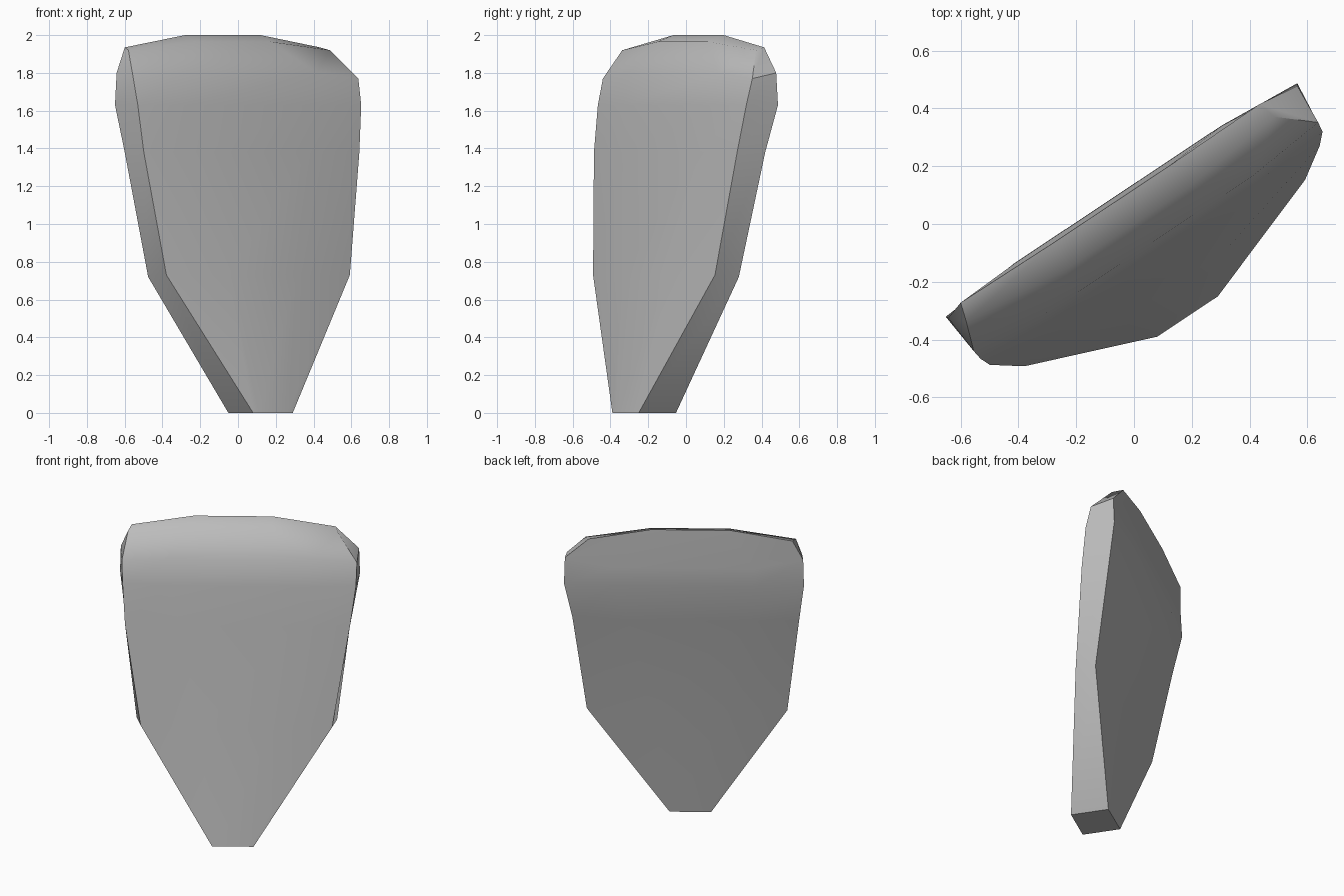
import bpy
import bmesh
import math
from mathutils import Matrix

default_cube = bpy.data.objects.get("Cube")
if default_cube:
    bpy.data.objects.remove(default_cube, do_unlink=True)

# Stone colour
stone_grey = bpy.data.materials.new("stone_grey")
stone_grey.use_nodes = True
colour = (0.5, 0.5, 0.5, 1)
stone_grey.diffuse_color = colour
stone_grey.node_tree.nodes["Principled BSDF"].inputs["Base Color"].default_value = colour

# Cross-sections from foot to crown:
# (sideways shift, half width of the inner pair),
# then (half width, depth, height) of the front rim and the back rim,
# then (depth, height) of the inner front pair and the inner back pair
SECTIONS = [
    ((-0.023, 0.09), (0.126, 0.369, 0), (0.126, 0.132, 0), (0.369, 0), (0.132, 0)),
    ((-0.005, 0.22), (0.583, 0.20, 0.73), (0.61, 0.066, 0.72), (0.25, 0.73), (0.035, 0.72)),
    ((0, 0.35), (0.685, 0.13, 1.38), (0.69, -0.045, 1.38), (0.153, 1.38), (-0.072, 1.38)),
    ((0.01, 0.43), (0.71, 0.095, 1.63), (0.73, -0.093, 1.63), (0.115, 1.63), (-0.116, 1.63)),
    ((0.01, 0.43), (0.715, 0.06, 1.77), (0.725, -0.085, 1.80), (0.088, 1.80), (-0.115, 1.75)),
    ((-0.03, 0.24), (0.64, -0.04, 1.92), (0.62, -0.105, 1.935), (0.0, 1.965), (-0.10, 2.0)),
]


def section_points(section):
    (shift, inner), front, back, front_mid, back_mid = section
    front_half = [(front[0], front[1], front[2]), (inner, *front_mid)]
    back_half = [(inner, *back_mid), (back[0], back[1], back[2])]
    half = front_half + back_half
    # Right rim, inner front, then mirrored back around to close the loop
    order = [(-1, 0), (-1, 1), (1, 1), (1, 0), (1, 3), (1, 2), (-1, 2), (-1, 3)]
    return [(shift + s * half[i][0], -half[i][1], half[i][2]) for s, i in order]


# Loft the slab through the sections
bm = bmesh.new()
rings = [[bm.verts.new(p) for p in section_points(s)] for s in SECTIONS]
for low, high in zip(rings, rings[1:]):
    for i in range(8):
        j = (i + 1) % 8
        bm.faces.new((low[i], low[j], high[j], high[i]))

# Flat foot, and a crown of three strips
bm.faces.new(list(reversed(rings[0])))
crown = rings[-1]
for a, b, c, d in ((0, 1, 6, 7), (1, 2, 5, 6), (2, 3, 4, 5)):
    bm.faces.new((crown[a], crown[b], crown[c], crown[d]))

# Turn the slab to its angled stance
bm.transform(Matrix.Rotation(math.radians(33.6), 4, "Z"))
bmesh.ops.recalc_face_normals(bm, faces=bm.faces)
mesh = bpy.data.meshes.new("stone_slab")
bm.to_mesh(mesh)
bm.free()
mesh.materials.append(stone_grey)

stone_slab = bpy.data.objects.new("stone_slab", mesh)
bpy.context.collection.objects.link(stone_slab)
bpy.ops.object.select_all(action="DESELECT")
stone_slab.select_set(True)
bpy.context.view_layer.objects.active = stone_slab
bpy.ops.object.shade_smooth_by_angle(angle=math.radians(42))
